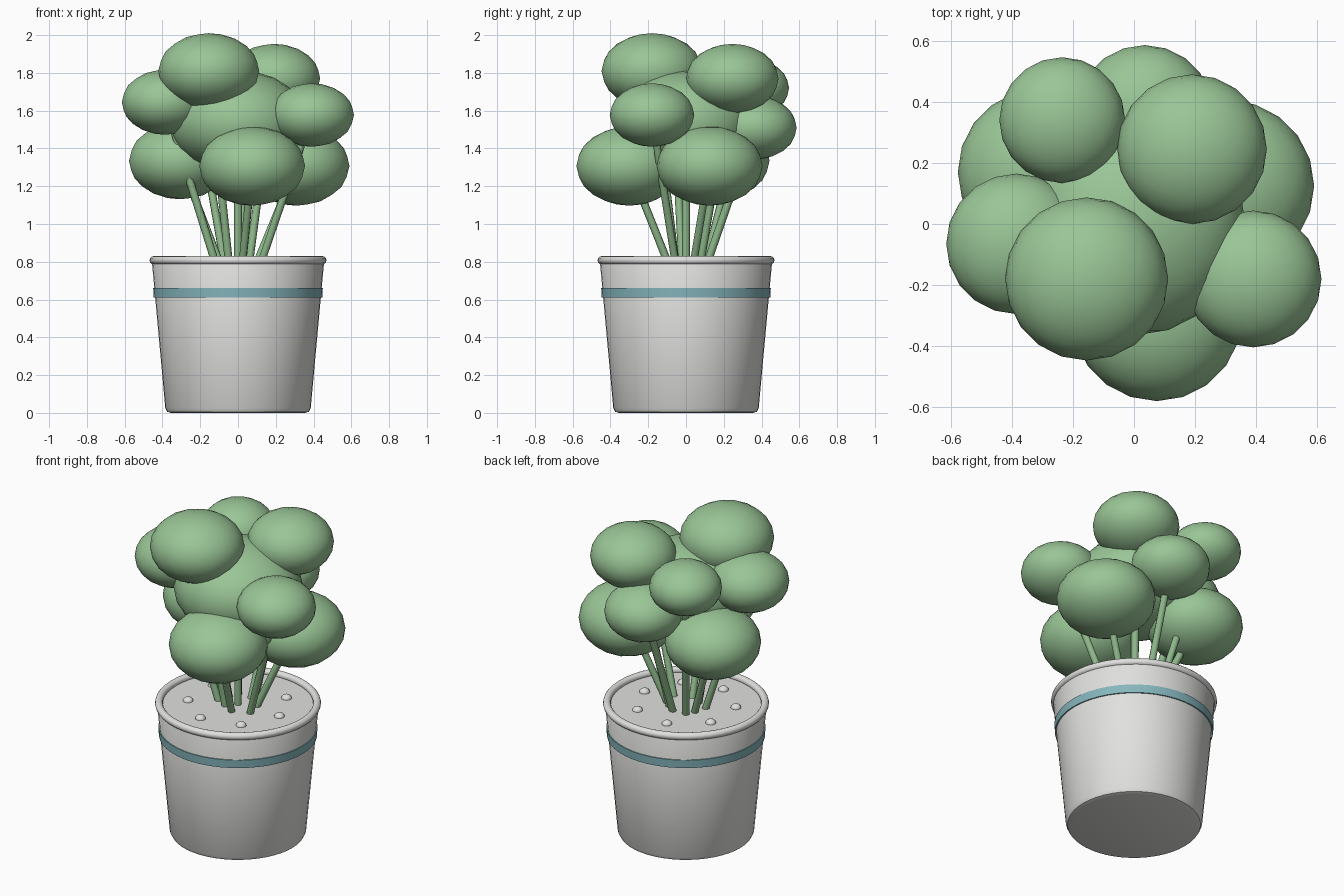
import bpy, bmesh, math
from mathutils import Vector

cube = bpy.data.objects.get("Cube")
if cube:
    bpy.data.objects.remove(cube, do_unlink=True)


def material(name, rgb):
    mat = bpy.data.materials.new(name)
    mat.use_nodes = True
    mat.diffuse_color = (*rgb, 1)
    mat.node_tree.nodes["Principled BSDF"].inputs["Base Color"].default_value = (*rgb, 1)
    return mat


POT = material("pale grey", (0.75, 0.75, 0.735))
BAND = material("soft teal", (0.235, 0.47, 0.51))
LEAF = material("leaf green", (0.32, 0.56, 0.305))
STEM = material("stem green", (0.27, 0.48, 0.255))


def finish(obj, name, mat, angle=40):
    obj.name = obj.data.name = name
    obj.data.materials.append(mat)
    bpy.ops.object.select_all(action='DESELECT')
    obj.select_set(True)
    bpy.context.view_layer.objects.active = obj
    bpy.ops.object.shade_smooth_by_angle(angle=math.radians(angle))
    return obj


def lathe(name, profile, mat, closed=False, sides=48):
    """Spin a radius/height profile around the z axis."""
    bm = bmesh.new()
    verts = [bm.verts.new((r, 0, z)) for r, z in profile]
    edges = [bm.edges.new(pair) for pair in zip(verts, verts[1:])]
    if closed:
        edges.append(bm.edges.new((verts[-1], verts[0])))
    bmesh.ops.spin(bm, geom=verts + edges, cent=(0, 0, 0), axis=(0, 0, 1),
                   angle=math.tau, steps=sides)
    bmesh.ops.remove_doubles(bm, verts=bm.verts, dist=0.0005)
    bmesh.ops.recalc_face_normals(bm, faces=bm.faces)
    mesh = bpy.data.meshes.new(name)
    bm.to_mesh(mesh)
    bm.free()
    obj = bpy.data.objects.new(name, mesh)
    bpy.context.collection.objects.link(obj)
    return finish(obj, name, mat)


# Tapered pot with a rounded foot and a flat filled top
SOIL = 0.8
lathe("pot", [(0, 0), (0.355, 0), (0.375, 0.006), (0.385, 0.025),
              (0.455, 0.79), (0.45, SOIL), (0, SOIL)], POT)

# Rounded rim
ring = [(0.446 + 0.022 * math.cos(a), 0.808 + 0.022 * math.sin(a))
        for a in (math.tau * i / 12 for i in range(12))]
lathe("rim", ring, POT, closed=True)

# Painted band that follows the taper
lathe("band", [(0.436, 0.61), (0.446, 0.61), (0.449, 0.66), (0.44, 0.66)],
      BAND, closed=True)

# Ring of small pebbles on the filled top
for i in range(7):
    a = math.tau * i / 7
    bpy.ops.mesh.primitive_uv_sphere_add(
        segments=12, ring_count=8, radius=0.03,
        location=(0.285 * math.cos(a), 0.285 * math.sin(a), SOIL))
    pebble = bpy.context.object
    pebble.scale.z = 0.8
    finish(pebble, f"pebble_{i + 1}", POT)

# Foliage clumps: centre, radius
CLUMPS = [
    ((0, 0, 1.54), 0.365),
    ((-0.155, -0.18, 1.81), 0.267),
    ((0.19, 0.245, 1.77), 0.245),
    ((-0.235, 0.34, 1.72), 0.206),
    ((-0.385, -0.065, 1.645), 0.23),
    ((0.39, -0.18, 1.577), 0.224),
    ((0.075, -0.3, 1.307), 0.28),
    ((0.31, 0.125, 1.307), 0.28),
    ((-0.305, 0.17, 1.335), 0.272),
    ((0.035, 0.36, 1.51), 0.226),
]

for i, (centre, radius) in enumerate(CLUMPS):
    bpy.ops.mesh.primitive_ico_sphere_add(subdivisions=3, radius=radius, location=centre)
    clump = bpy.context.object
    clump.scale.z = 0.75
    finish(clump, f"foliage_{i + 1}", LEAF, 60)

    # Straight stem leaning out from the middle of the pot
    top = Vector(centre)
    base = Vector((top.x * 0.3, top.y * 0.3, SOIL - 0.02))
    lean = top - base
    bpy.ops.mesh.primitive_cylinder_add(vertices=8, radius=0.021, depth=lean.length,
                                        location=(top + base) / 2)
    stem = bpy.context.object
    stem.rotation_euler = lean.to_track_quat('Z', 'Y').to_euler()
    finish(stem, f"stem_{i + 1}", STEM, 50)
